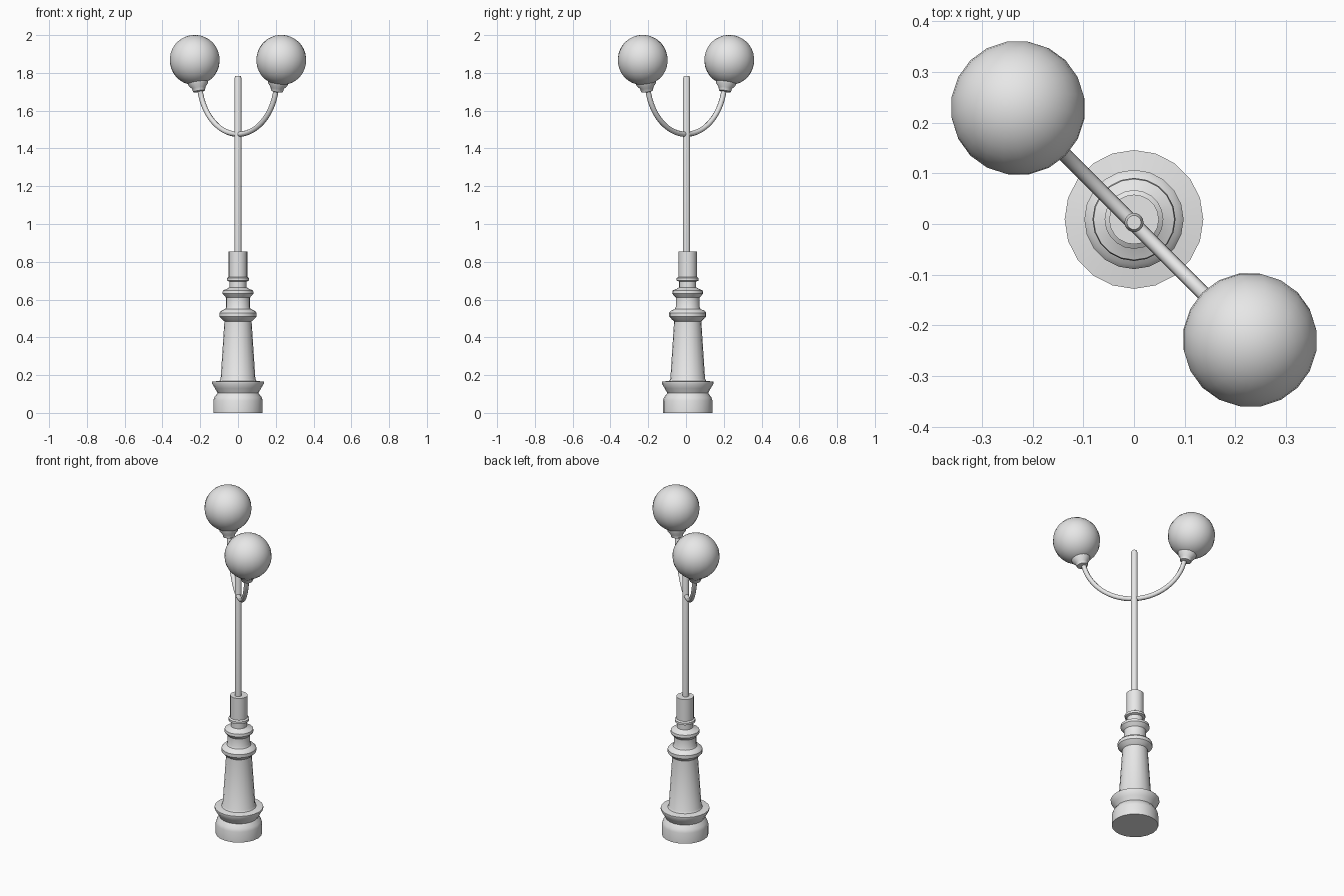
import bpy, bmesh, math
from mathutils import Matrix, Vector

cube = bpy.data.objects.get("Cube")
if cube:
    bpy.data.objects.remove(cube, do_unlink=True)

grey = bpy.data.materials.new("light_grey")
grey.use_nodes = True
grey.diffuse_color = (0.8, 0.8, 0.8, 1)
grey.node_tree.nodes["Principled BSDF"].inputs["Base Color"].default_value = (0.8, 0.8, 0.8, 1)


def smooth(ob, angle=35):
    bpy.ops.object.select_all(action='DESELECT')
    ob.select_set(True)
    bpy.context.view_layer.objects.active = ob
    bpy.ops.object.shade_smooth_by_angle(angle=math.radians(angle))


def add_mesh(name, bm, matrix):
    bmesh.ops.recalc_face_normals(bm, faces=bm.faces)
    me = bpy.data.meshes.new(name)
    bm.to_mesh(me)
    bm.free()
    me.materials.append(grey)
    ob = bpy.data.objects.new(name, me)
    ob.matrix_world = matrix
    bpy.context.collection.objects.link(ob)
    smooth(ob)
    return ob


def lathe(name, profile, sides, matrix):
    """Turn a (radius, height) profile around the local z axis, capped at both ends."""
    bm = bmesh.new()
    rings = []
    for r, z in profile:
        rings.append([bm.verts.new((r * math.cos(a), r * math.sin(a), z))
                      for a in (math.tau * i / sides for i in range(sides))])
    for low, high in zip(rings, rings[1:]):
        for i in range(sides):
            j = (i + 1) % sides
            bm.faces.new((low[i], low[j], high[j], high[i]))
    bm.faces.new(rings[0])
    bm.faces.new(rings[-1])
    return add_mesh(name, bm, matrix)


# Turned pedestal: foot, flange, tapered body, mouldings and collar
foot = [(0.131, 0), (0.131, 0.065), (0.125, 0.083), (0.108, 0.105),
        (0.122, 0.13), (0.137, 0.155), (0.137, 0.165), (0.098, 0.17)]
body = [(0.092, 0.18), (0.072, 0.485), (0.082, 0.493), (0.098, 0.51),
        (0.098, 0.53), (0.09, 0.54), (0.068, 0.55)]
neck = [(0.063, 0.56), (0.063, 0.61), (0.072, 0.62), (0.082, 0.632),
        (0.08, 0.648), (0.058, 0.657), (0.045, 0.665), (0.045, 0.695)]
collar = [(0.058, 0.7), (0.058, 0.714), (0.049, 0.72), (0.049, 0.855)]
lathe("pedestal", foot + body + neck + collar, 20, Matrix.Translation((0, 0.009, 0)))

# Slim post with a small bevelled cap
lathe("post", [(0.019, 0.84), (0.019, 1.77), (0.014, 1.784)], 14,
      Matrix.Translation((0, 0.003, 0)))

# Curved arm lying in the diagonal plane
diagonal = Vector((1, -1, 0)).normalized()
RADIUS, MIDDLE, SWEEP = 0.29, 1.765, math.radians(80)
STEPS = 28
curve = bpy.data.curves.new("curved_arm", 'CURVE')
curve.dimensions = '3D'
curve.bevel_depth = 0.014
curve.bevel_resolution = 2
curve.use_fill_caps = True
spline = curve.splines.new('POLY')
spline.points.add(STEPS)
for i, point in enumerate(spline.points):
    a = SWEEP * (2 * i / STEPS - 1)
    p = diagonal * RADIUS * math.sin(a) + Vector((0, 0, MIDDLE - RADIUS * math.cos(a)))
    point.co = (*p, 1)
curve.materials.append(grey)
arm = bpy.data.objects.new("curved_arm", curve)
bpy.context.collection.objects.link(arm)
bpy.ops.object.select_all(action='DESELECT')
arm.select_set(True)
bpy.context.view_layer.objects.active = arm
bpy.ops.object.convert(target='MESH')
smooth(bpy.context.view_layer.objects.active, 60)

# A globe in a flared cup at each end of the arm
cup = [(0.018, -0.172), (0.032, -0.168), (0.036, -0.15), (0.052, -0.132),
       (0.054, -0.118), (0.045, -0.11)]
for side, sign in (("left", 1), ("right", -1)):
    out = diagonal * sign
    centre = out * 0.324 + Vector((0, 0, 1.868))
    axis = Vector((0, 0, 1)) + out * 0.2
    place = Matrix.Translation(centre) @ axis.to_track_quat('Z', 'Y').to_matrix().to_4x4()
    lathe(side + "_cup", cup, 16, place)
    bm = bmesh.new()
    bmesh.ops.create_uvsphere(bm, u_segments=20, v_segments=16, radius=0.133)
    add_mesh(side + "_globe", bm, place)
